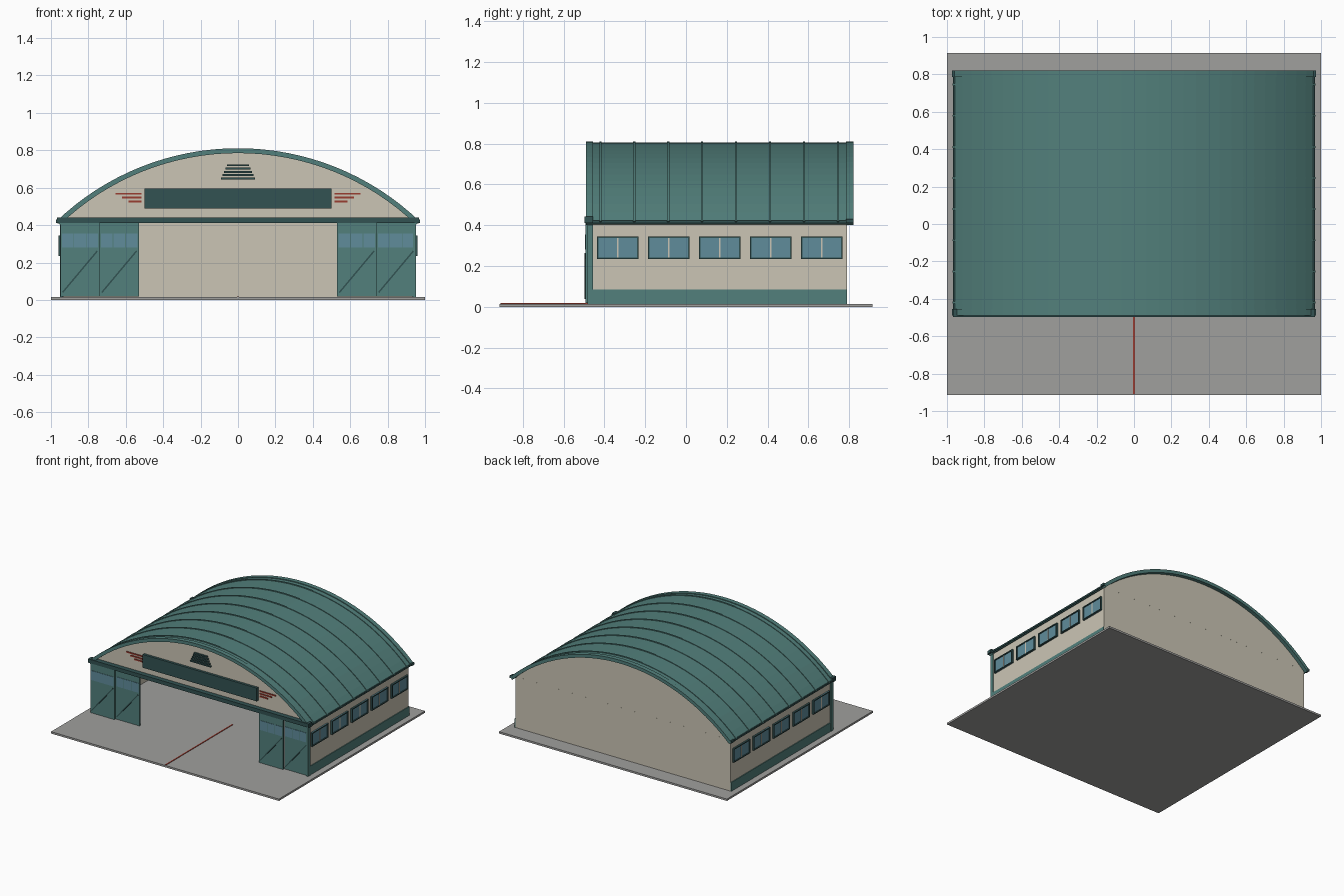
import bpy, bmesh, math
from mathutils import Vector

cube = bpy.data.objects.get("Cube")
if cube:
    bpy.data.objects.remove(cube, do_unlink=True)


def material(name, rgb):
    m = bpy.data.materials.new(name)
    m.use_nodes = True
    m.diffuse_color = (*rgb, 1)
    m.node_tree.nodes["Principled BSDF"].inputs["Base Color"].default_value = (*rgb, 1)
    return m


TEAL = material("teal paint", (0.085, 0.215, 0.2))
DARK = material("dark teal", (0.032, 0.085, 0.085))
CREAM = material("cream wall", (0.6, 0.56, 0.46))
GLASS = material("blue glass", (0.115, 0.265, 0.33))
GREY = material("grey concrete", (0.35, 0.35, 0.34))
RED = material("dull red", (0.32, 0.045, 0.03))


def prism(name, profile, y0, y1, mat):
    """Extrude an x-z outline along y."""
    bm = bmesh.new()
    a = [bm.verts.new((x, y0, z)) for x, z in profile]
    b = [bm.verts.new((x, y1, z)) for x, z in profile]
    n = len(profile)
    bm.faces.new(a)
    bm.faces.new(b[::-1])
    for i in range(n):
        j = (i + 1) % n
        bm.faces.new((a[j], a[i], b[i], b[j]))
    bmesh.ops.recalc_face_normals(bm, faces=bm.faces)
    mesh = bpy.data.meshes.new(name)
    bm.to_mesh(mesh)
    bm.free()
    mesh.materials.append(mat)
    ob = bpy.data.objects.new(name, mesh)
    bpy.context.collection.objects.link(ob)
    return ob


def box(name, x, y, z, mat):
    x0, x1 = sorted(x)
    return prism(name, [(x0, z[0]), (x1, z[0]), (x1, z[1]), (x0, z[1])], *y, mat)


# Roof circle shared by the roof, ribs, trims and gables
R, CZ, SEG = 1.396, -0.591, 32
HALF = math.asin(0.97 / 1.401)
FLOOR, EAVE = 0.015, 0.42
FRONT, BACK, SIDE = -0.46, 0.79, 0.945


def arc(r, half=HALF):
    steps = [half * (2 * i / SEG - 1) for i in range(SEG + 1)]
    return [(r * math.sin(t), CZ + r * math.cos(t)) for t in steps]


def arch(name, r_out, r_in, y0, y1, mat):
    return prism(name, arc(r_out) + arc(r_in)[::-1], y0, y1, mat)


# Ground slab and centre line
box("ground_slab", (-1, 1), (-0.915, 0.915), (0, FLOOR), GREY)
box("centre_line", (-0.005, 0.005), (-0.91, -0.07), (FLOOR, FLOOR + 0.003), RED)

# Roof shell, end trims and raised ribs
arch("roof", R, R - 0.016, -0.48, 0.81, TEAL)
arch("front_roof_trim", R + 0.006, R - 0.02, -0.49, -0.455, TEAL)
arch("back_roof_trim", R + 0.006, R - 0.02, 0.785, 0.82, TEAL)
for i in range(8):
    y = -0.42 + i * 0.1665
    arch(f"roof_rib_{i + 1}", R + 0.005, R - 0.004, y - 0.005, y + 0.005, TEAL)

# Gables and back wall
r_gable = R - 0.012
gable = arc(r_gable, math.asin(SIDE / r_gable))
prism("front_gable", gable, FRONT, FRONT + 0.015, CREAM)
prism("back_gable", gable, BACK - 0.015, BACK, CREAM)
box("back_wall", (-SIDE, SIDE), (BACK - 0.015, BACK), (FLOOR, EAVE), CREAM)

# Side walls with base band, eave, corner post and windows
for side, s in (("left", 1), ("right", -1)):
    box(f"{side}_wall", (s * (SIDE - 0.015), s * SIDE), (FRONT, BACK - 0.015), (FLOOR, EAVE), CREAM)
    box(f"{side}_base_band", (s * SIDE, s * (SIDE + 0.006)), (FRONT, BACK), (FLOOR, 0.085), TEAL)
    box(f"{side}_eave", (s * (SIDE - 0.01), s * 0.966), (FRONT, BACK), (0.41, 0.424), DARK)
    box(f"{side}_front_post", (s * 0.935, s * 0.953), (-0.482, -0.455), (FLOOR, EAVE), TEAL)
    for end, y in (("front", (-0.49, -0.455)), ("back", (0.785, 0.82))):
        box(f"{side}_{end}_eave_cap", (s * 0.95, s * 0.974), y, (0.412, 0.43), DARK)
    for i in range(5):
        y, tag = -0.335 + i * 0.25, f"{side}_window_{i + 1}"
        lo, hi, t = 0.235, 0.345, 0.008
        frame = (s * SIDE, s * (SIDE + 0.014))
        for part, z in (("sill", (lo, lo + t)), ("head", (hi - t, hi))):
            box(f"{tag}_{part}", frame, (y - 0.102, y + 0.102), z, DARK)
        for part, e in (("front_jamb", -1), ("back_jamb", 1)):
            c = y + e * 0.098
            box(f"{tag}_{part}", frame, (c - 0.004, c + 0.004), (lo, hi), DARK)
        box(f"{tag}_glass", (s * SIDE, s * (SIDE + 0.007)), (y - 0.096, y + 0.096), (lo, hi), GLASS)
        box(f"{tag}_mullion", (s * SIDE, s * (SIDE + 0.01)), (y - 0.004, y + 0.004), (lo + t, hi - t), CREAM)

# Door header beam
box("header_beam", (-0.968, 0.968), (-0.498, -0.455), (0.412, 0.442), DARK)

# Sliding doors, each with glass strip and diagonal brace
for n, (x0, depth) in enumerate([(-0.95, -0.492), (-0.74, -0.477), (0.53, -0.492), (0.74, -0.477)]):
    tag, x1 = f"door_panel_{n + 1}", x0 + 0.21
    box(tag, (x0, x1), (depth, depth + 0.014), (FLOOR + 0.003, 0.415), TEAL)
    for k in range(3):
        a = x0 + 0.008 + k * 0.066
        box(f"{tag}_pane_{k + 1}", (a, a + 0.062), (depth - 0.003, depth), (0.28, 0.355), GLASS)
    p, q = Vector((x0 + 0.012, 0.04)), Vector((x1 - 0.012, 0.262))
    d = (q - p).normalized() * 0.004
    w = Vector((-d.y, d.x))
    prism(f"{tag}_brace", [p - w, q - w, q + w, p + w], depth - 0.006, depth, DARK)

# Sign board, speed stripes and stepped vent on the front gable
box("sign_board", (-0.5, 0.5), (FRONT - 0.02, FRONT), (0.49, 0.595), DARK)
for s in (-1, 1):
    for i in range(3):
        z = 0.568 - i * 0.0205
        box(f"stripe_{i + 1}", (s * 0.515, s * (0.655 - i * 0.035)), (FRONT - 0.006, FRONT),
            (z - 0.005, z + 0.005), RED)
for i in range(5):
    z, w = 0.65 + i * 0.0175, 0.09 - i * 0.008
    box(f"vent_slat_{i + 1}", (-w, w), (FRONT - 0.012, FRONT), (z - 0.005, z + 0.005), DARK)
